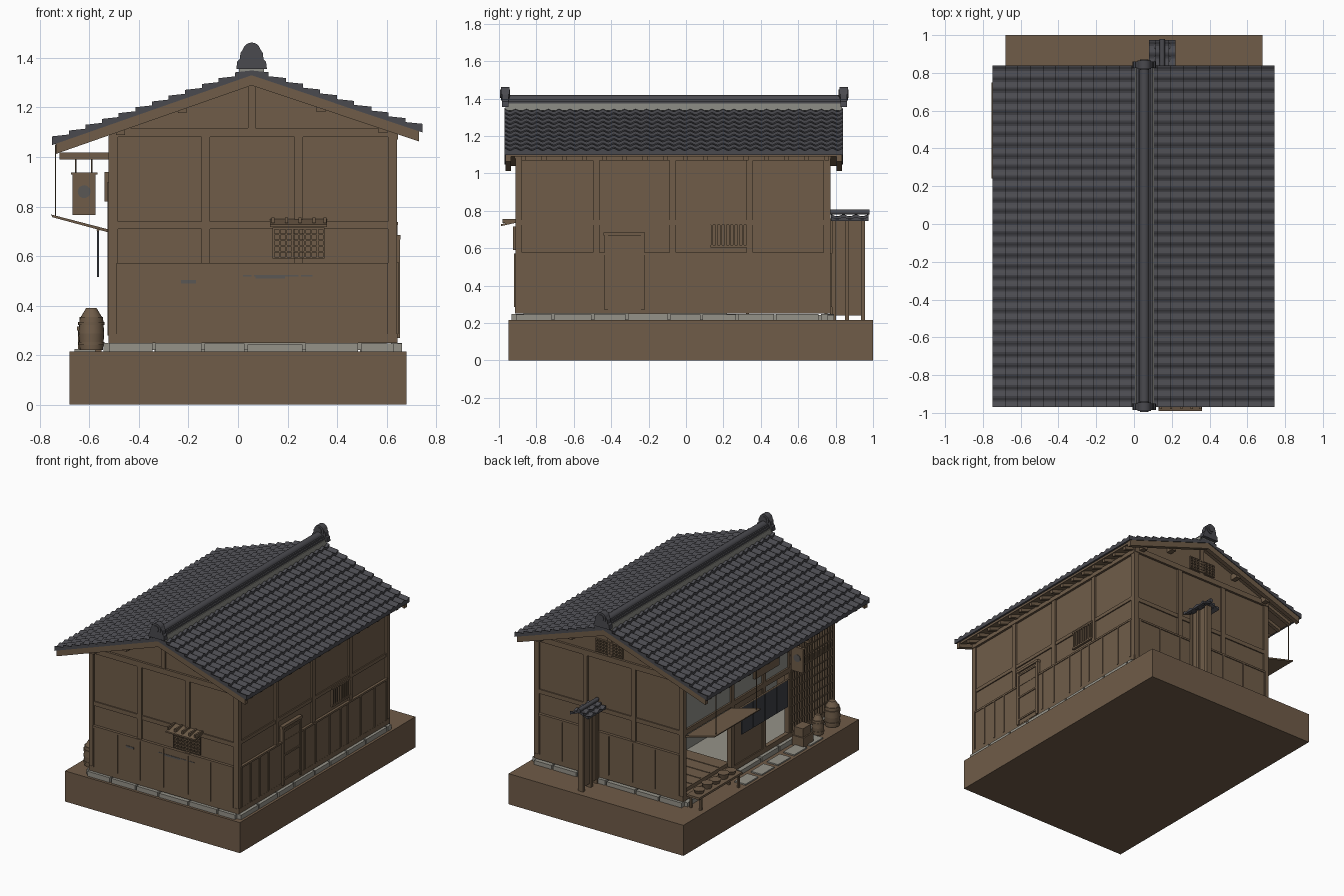
import bpy, bmesh, math, random
from mathutils import Matrix, Vector

random.seed(4)
cube = bpy.data.objects.get("Cube")
if cube:
    bpy.data.objects.remove(cube)


def material(name, r, g, b):
    m = bpy.data.materials.new(name)
    m.use_nodes = True
    m.diffuse_color = (r, g, b, 1)
    bsdf = next(n for n in m.node_tree.nodes if n.type == 'BSDF_PRINCIPLED')
    bsdf.inputs["Base Color"].default_value = (r, g, b, 1)
    bsdf.inputs["Roughness"].default_value = 0.9
    return m


WOOD = material("brown_wood", .16, .108, .066)
EARTH = material("earth", .16, .106, .065)
TILE = material("roof_tile", .068, .068, .078)
STONE = material("grey_stone", .30, .29, .25)
PLASTER = material("pale_plaster", .27, .27, .24)
CLOTH = material("dark_cloth", .045, .05, .06)
SLATE = material("slate_patch", .10, .095, .09)


def make(name, bm, mat):
    bmesh.ops.recalc_face_normals(bm, faces=bm.faces[:])
    me = bpy.data.meshes.new(name)
    bm.to_mesh(me)
    bm.free()
    me.materials.append(mat)
    ob = bpy.data.objects.new(name, me)
    bpy.context.collection.objects.link(ob)
    return ob


def boxes(name, mat, items):
    """Each item is x0, x1, y0, y1, z0, z1."""
    bm = bmesh.new()
    for x0, x1, y0, y1, z0, z1 in items:
        mid = Vector((x0 + x1, y0 + y1, z0 + z1)) / 2
        size = Matrix.Diagonal((x1 - x0, y1 - y0, z1 - z0, 1))
        bmesh.ops.create_cube(bm, size=1, matrix=Matrix.Translation(mid) @ size)
    return make(name, bm, mat)


def prism(name, mat, pts, a, b, axis='y'):
    """Extrude a profile (x,z along y, or y,z along x)."""
    bm = bmesh.new()
    put = (lambda p, t: (p[0], t, p[1])) if axis == 'y' else (lambda p, t: (t, p[0], p[1]))
    lo = [bm.verts.new(put(p, a)) for p in pts]
    hi = [bm.verts.new(put(p, b)) for p in pts]
    bm.faces.new(lo)
    bm.faces.new(hi)
    for i in range(len(pts)):
        j = (i + 1) % len(pts)
        bm.faces.new((lo[i], lo[j], hi[j], hi[i]))
    return make(name, bm, mat)


def tube(name, mat, start, end, r, r2=None, n=20):
    bm = bmesh.new()
    a, b = Vector(start), Vector(end)
    rot = (b - a).to_track_quat('Z', 'Y').to_matrix().to_4x4()
    bmesh.ops.create_cone(bm, cap_ends=True, segments=n, radius1=r, radius2=r if r2 is None else r2,
                          depth=(b - a).length, matrix=Matrix.Translation((a + b) / 2) @ rot)
    for f in bm.faces:
        f.smooth = len(f.verts) == 4
    return make(name, bm, mat)


def tile_rows(name, rx, rz, ex, slope, y0, y1, rows, tiles, thick=.035):
    """Overlapping courses of wavy tiles from ridge to eave."""
    bm = bmesh.new()
    n = tiles * 6
    for i in range(rows):
        ends = []
        for t, drop in ((i / rows, .016), ((i + 1) / rows, 0)):
            x = rx + (ex - rx) * t
            z = rz - slope * abs(x - rx)
            top = [bm.verts.new((x, y0 + (y1 - y0) * k / n,
                   z - drop - .006 + .006 * math.cos(math.tau * k / 6))) for k in range(n + 1)]
            low = [bm.verts.new((x, v.co.y, z - thick)) for v in top]
            ends.append((top, low))
        (ta, la), (tb, lb) = ends
        for k in range(n):
            bm.faces.new((ta[k], ta[k + 1], tb[k + 1], tb[k]))
            bm.faces.new((la[k], la[k + 1], lb[k + 1], lb[k]))
            bm.faces.new((tb[k], tb[k + 1], lb[k + 1], lb[k]))
            bm.faces.new((ta[k], ta[k + 1], la[k + 1], la[k]))
        for k in (0, n):
            bm.faces.new((ta[k], tb[k], lb[k], la[k]))
    return make(name, bm, TILE)


# Ground block and foundation stones
boxes("ground_block", EARTH, [(-.68, .68, -.95, 1, 0, .215)])
stones = []
for lo, hi, along_x in ((-.52, .64, True), (-.91, .77, False)):
    for edge in ((-.91, .77) if along_x else (-.52, .64)):
        p = lo
        while p < hi - .03:
            q = min(hi, p + random.uniform(.17, .24))
            a, b, top = edge - .022, edge + .022, .25 - random.uniform(0, .008)
            stones.append((p, q - .012, a, b, .21, top) if along_x else (a, b, p, q - .012, .21, top))
            p = q
boxes("foundation_stones", STONE, stones)
boxes("paving_stones", STONE, [(-.66, -.575, y, y + .14, .21, .224) for y in (-.58, -.4, -.22, -.04, .14)])

# Roof lines
RX, RZ = .055, 1.365
SIDES = ((-.75, .35, 12, "right"), (.745, .335, 10, "left"))


def under(x, d):
    return RZ - (.35 if x < RX else .335) * abs(x - RX) - d


# Walls
gable = [(-.51, .25), (.63, .25), (.63, under(.63, .05)), (RX, RZ - .05), (-.51, under(-.51, .05))]
prism("front_wall", WOOD, gable, -.9, -.875)
prism("back_wall", WOOD, gable, .735, .76)
boxes("left_wall", WOOD, [(.605, .63, -.9, .76, .25, 1.11)])

# Gable frames: posts, rails, wainscot and battens
for name, y, out in (("front", -.9, -1), ("back", .76, 1)):
    def strip(x0, x1, z0, z1, d=.012):
        return (x0, x1, min(y, y + out * d), max(y, y + out * d), z0, z1)
    bars = [strip(x - .017, x + .017, .25, 1.085) for x in (-.505, -.13, .245, .622)]
    bars += [strip(-.52, .64, 1.08, 1.118, .016), strip(-.52, .64, .71, .74, .008),
             strip(-.52, .64, .25, .285, .014), strip(RX - .015, RX + .015, 1.11, 1.315)]
    boxes(name + "_frame", WOOD, bars)
    boxes(name + "_wainscot", WOOD, [strip(-.49, .605, .285, .57, .014), strip(-.49, .605, .56, .573, .02)]
          + [strip(x - .005, x + .005, .285, .57, .02) for x in (-.485, -.3, -.125, .06, .25, .425, .6)])

# Left side frame, wainscot, door and barred window
X = .63
boxes("left_frame", WOOD, [(X, X + .012, y - .017, y + .017, .25, 1.09) for y in (-.895, -.48, -.07, .34, .753)]
      + [(X, X + .008, -.9, .76, .725, .75), (X, X + .016, -.91, .77, 1.07, 1.1), (X, X + .014, -.91, .77, .25, .285)])
battens = (-.88, -.78, -.68, -.58, -.18, -.06, .1, .22, .3, .44, .6, .73)
boxes("left_wainscot", WOOD, [(X, X + .013, -.88, .74, .285, .57), (X, X + .018, -.88, .74, .563, .576)]
      + [(X, X + .018, y - .005, y + .005, .285, .57) for y in battens])
boxes("side_door", WOOD, [(X, X + .016, -.43, -.23, .27, .67), (X, X + .026, -.44, -.22, .667, .685)]
      + [(X, X + .024, y, y + .018, .27, .68) for y in (-.435, -.24)]
      + [(X, X + .022, -.43, -.23, z, z + .012) for z in (.3, .47, .64)])
boxes("left_window", WOOD, [(X, X + .016, .13, .335, z, z + .012) for z in (.605, .725)]
      + [(X, X + .014, .135 + i * .0235, .145 + i * .0235, .61, .73) for i in range(9)])


# Lattice windows on the gables
def lattice(name, x0, x1, z0, z1, y, cols, rows):
    w = .007
    parts = [(x0 + (x1 - x0 - w) * i / cols, x0 + (x1 - x0 - w) * i / cols + w, y, y + .014, z0, z1)
             for i in range(cols + 1)]
    parts += [(x0, x1, y, y + .014, z0 + (z1 - z0 - w) * i / rows, z0 + (z1 - z0 - w) * i / rows + w)
              for i in range(rows + 1)]
    boxes(name, WOOD, parts)


lattice("front_lattice", .14, .35, .59, .715, -.924, 8, 5)
lattice("gable_vent", -.05, .16, 1.13, 1.22, .764, 8, 4)
prism("front_window_hood", WOOD, [(-.9, .75), (-.99, .728), (-.99, .718), (-.9, .738)], .13, .36, 'x')
boxes("hood_battens", WOOD, [(x, x + .012, -.98, -.9, .734, .756) for x in (.135, .19, .245, .3, .345)])
boxes("wall_patches", SLATE, [(.07, .19, -.917, -.913, .51, .522), (-.23, -.17, -.917, -.913, .49, .503),
                              (.02, .3, -.916, -.913, .518, .523)])

# Shop side: frame, plaster band, panels and lattice
S = -.52
boxes("shop_frame", WOOD, [(S, S + .035, y - .017, y + .017, .25, 1.1) for y in (-.893, -.42, -.13, .22, .753)]
      + [(S, S + .03, -.9, .76, z, z + .035) for z in (.25, .71, 1.07)])
boxes("shop_plaster", PLASTER, [(S + .012, S + .026, -.89, .75, .74, 1.08)])
boxes("shop_panels", WOOD, [(S + .008, S + .025, -.13, .22, .28, .71), (S + .012, S + .025, -.89, -.42, .28, .9)])
boxes("shop_lattice", WOOD, [(S - .006, S + .012, y, y + .01, .28, .9) for y in [-.88 + .028 * i for i in range(17)]]
      + [(S - .003, S + .012, -.89, -.42, z, z + .009) for z in [.28 + .06 * i for i in range(11)]])
boxes("name_board", WOOD, [(S - .018, S, -.27, 0, .82, .94)])

# Interior
boxes("shop_floor", WOOD, [(-.49, .6, .22, .735, .25, .31)]
      + [(-.48, -.1, y, y + .008, .31, .314) for y in (.32, .42, .52, .62)])
boxes("entry_floor", STONE, [(S + .03, .6, -.87, .22, .22, .262)])
boxes("inner_walls", PLASTER, [(-.1, -.08, -.87, .735, .25, 1.05), (-.49, -.1, .715, .735, .31, .74)])
boxes("shop_shelf", WOOD, [(-.2, -.1, .28, .7, z, z + .012) for z in (.42, .54)])

# Roof: tiles, boards, bargeboards, rafters
for ex, slope, rows, side in SIDES:
    s = 1 if ex > 0 else -1
    tile_rows(side + "_tiles", RX, RZ, ex, slope, -.97, .84, rows, 31)

    def slab(name, d0, d1, y0, y1, end, start=RX):
        prism(name, WOOD, [(start, under(start, d0)), (end, under(end, d0)),
                           (end, under(end, d1)), (start, under(start, d1))], y0, y1)
    slab(side + "_roof_boards", .034, .05, -.96, .83, ex - s * .02)
    for y0, y1, end in ((-.965, -.935, "front"), (.805, .835, "back")):
        slab(f"{side}_{end}_bargeboard", .034, .076, y0, y1, ex - s * .015)
    for i in range(16):
        y = -.88 + i * .108
        slab(f"{side}_rafter", .048, .074, y, y + .025, ex - s * .03, -.5 if s < 0 else .62)
    boxes(side + "_purlin", WOOD, [(x - .018, x + .018, -.945, .815, under(x, .09), under(x, .05))
                                   for x in (RX + s * .28, RX + s * .53)])

# Ridge and end ornaments
boxes("ridge_mortar", PLASTER, [(RX - .05, RX + .05, -.965, .835, 1.335, 1.374)])
boxes("ridge_courses", TILE, [(RX - .045, RX + .045, -.97, .84, 1.372, 1.385), (RX - .035, RX + .035, -.97, .84, 1.385, 1.396)])
tube("ridge_roll", TILE, (RX, -.975, 1.392), (RX, .845, 1.392), .026)
for y0, y1, name in ((-.985, -.95, "front"), (.825, .86, "back")):
    half = [(.062, 1.355), (.058, 1.385), (.048, 1.395), (.045, 1.42), (.025, 1.45)]
    prism(name + "_ridge_end", TILE, [(RX + a, z) for a, z in half] + [(RX - a, z) for a, z in half[::-1]], y0, y1)
    tube(name + "_ridge_disc", TILE, (RX, y0 - .005, 1.426), (RX, y1 + .005, 1.426), .036)
    tube(name + "_ridge_boss", TILE, (RX, y0 - .01, 1.426), (RX, y1 + .01, 1.426), .022)

# Roofed fence at the back
boxes("back_fence", WOOD, [(.14, .16, .77, .95, .24, .76)]
      + [(.13, .17, y, y + .022, .215, .76) for y in (.78, .85, .935)])
for ex, side in ((.08, "right"), (.22, "left")):
    tile_rows(f"fence_{side}_tiles", .15, .795, ex, .4, .775, .975, 2, 3, .022)
tube("fence_ridge", TILE, (.15, .77, .793), (.15, .98, .793), .014, n=12)

# Propped shutter with its cords
prism("shop_awning", WOOD, [(-.755, .768), (-.75, .757), (-.52, .695), (-.52, .707)], .24, .75)
for y in (.27, .72):
    tube("awning_cord", WOOD, (-.737, y, .76), (-.737, y, 1.05), .003, n=6)

# Door curtain
tube("curtain_rod", WOOD, (-.565, -.34, .705), (-.565, .22, .705), .006, n=8)
boxes("door_curtain", CLOTH, [(-.57, -.562, -.32 + i * .13, -.198 + i * .13, .515, .705) for i in range(4)])

# Hanging sign
boxes("sign_bracket", WOOD, [(-.72, S, -.37, -.34, .99, 1.018)])
boxes("hanging_sign", WOOD, [(-.668, -.575, -.362, -.348, .765, .935), (-.675, -.568, -.366, -.344, .93, .938)])
tube("sign_emblem", SLATE, (-.621, -.365, .86), (-.621, -.345, .86), .026)
for x in (-.655, -.59):
    tube("sign_cord", WOOD, (x, -.355, .93), (x, -.355, 1), .003, n=6)

# Bench with baskets
boxes("bench", WOOD, [(-.65, -.55, .3, .78, .3, .315)]
      + [(x, x + .014, y, y + .016, .215, .3) for x in (-.645, -.57) for y in (.32, .74)])
for i, y in enumerate((.36, .44, .53, .62, .71)):
    tube("basket", WOOD, (-.6, y, .315), (-.6, y, .34 + .012 * (i % 2)), .028, .038, 14)

# Crates and barrels
boxes("crates", WOOD, [(-.64, -.55, -.5, -.39, .215, .285), (-.63, -.56, -.49, -.4, .285, .345)])
for y, r, h in ((-.62, .036, .1), (-.78, .047, .135)):
    x, z = -.592, .22
    tube("barrel_lower", WOOD, (x, y, z), (x, y, z + h / 2), r, r * 1.1)
    tube("barrel_upper", WOOD, (x, y, z + h / 2), (x, y, z + h), r * 1.1, r)
    for t in (.2, .8):
        tube("barrel_hoop", WOOD, (x, y, z + h * t - .006), (x, y, z + h * t + .006), r * 1.14)
    tube("barrel_lid", WOOD, (x, y, z + h), (x, y, z + h + .035), r * .9, r * .45)
